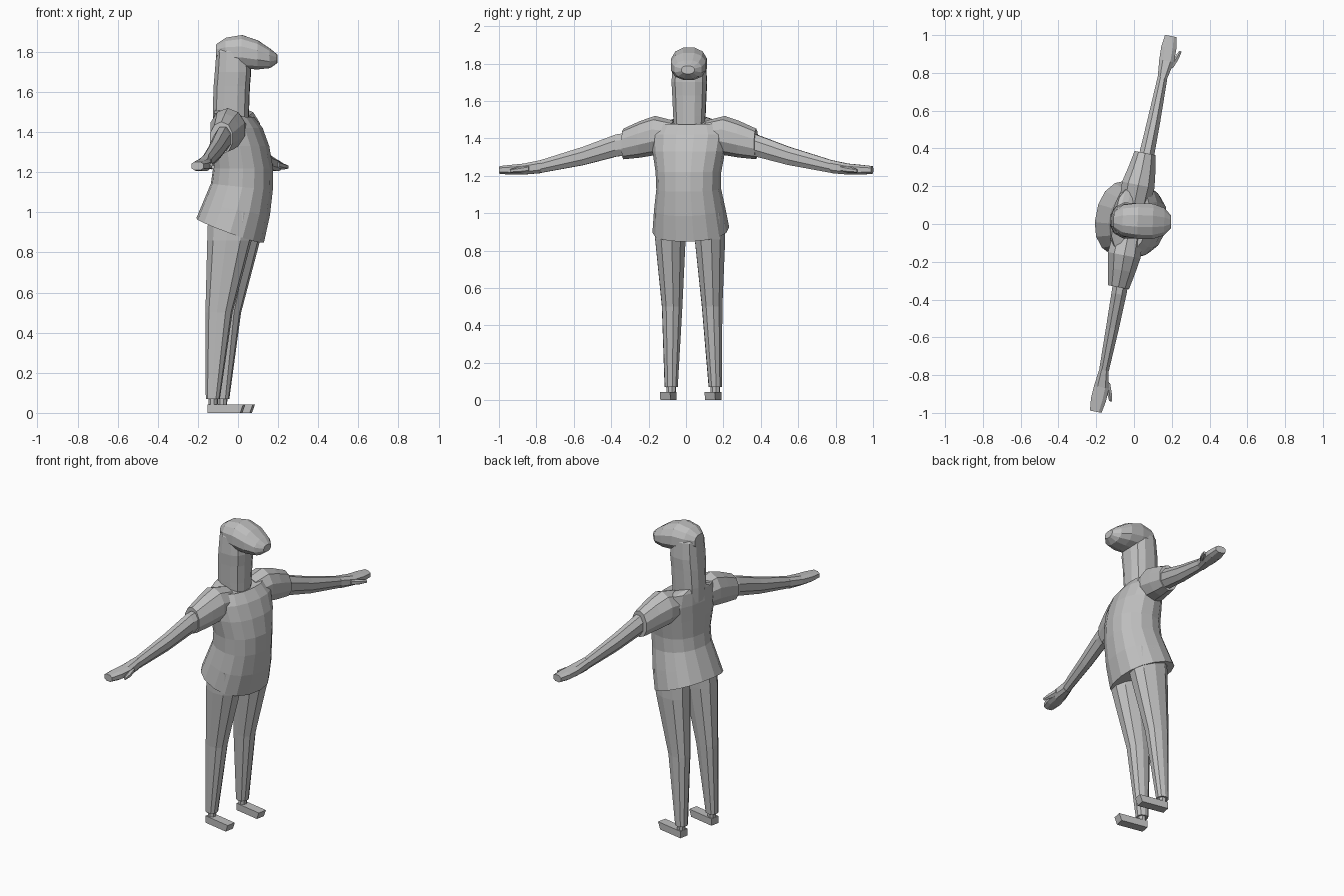
import bpy, bmesh, math
from mathutils import Matrix, Vector

grey = bpy.data.materials.new("plain_grey")
grey.diffuse_color = (0.52, 0.52, 0.52, 1)

# The body is built facing +x, then turned slightly to its right
TURN = Matrix.Translation((0, 0.018, 0)) @ Matrix.Rotation(math.radians(-11.3), 4, 'Z')
ARM_TURN = Matrix.Rotation(math.radians(-11.3), 4, 'Z')
HEAD_TURN = Matrix.Translation((0, 0.017, 0)) @ Matrix.Rotation(math.radians(-2), 4, 'Z')


def loft(name, axis, rings, sides, matrix, mirror=1, power=1.0):
    """Skin rings (t, a, ra, b, rb[, tilt]) along an axis; mirror flips y."""
    bm = bmesh.new()
    loops = []
    for ring in rings:
        t, a, ra, b, rb = ring[:5]
        tilt = ring[5] if len(ring) > 5 else 0
        loop = []
        for i in range(sides):
            ang = 2 * math.pi * (i + 0.5) / sides
            c, s = math.cos(ang), math.sin(ang)
            c = math.copysign(abs(c) ** power, c)
            s = math.copysign(abs(s) ** power, s)
            p, q, r = a + ra * c, b + rb * s, t - tilt * c
            co = {'z': (p, q, r), 'y': (p, r, q), 'x': (r, p, q)}[axis]
            loop.append(bm.verts.new(matrix @ Vector((co[0], co[1] * mirror, co[2]))))
        loops.append(loop)
    for lo, hi in zip(loops, loops[1:]):
        for i in range(sides):
            j = (i + 1) % sides
            bm.faces.new((lo[i], lo[j], hi[j], hi[i]))
    bm.faces.new(loops[0])
    bm.faces.new(loops[-1])
    bmesh.ops.recalc_face_normals(bm, faces=bm.faces)
    me = bpy.data.meshes.new(name)
    bm.to_mesh(me)
    bm.free()
    me.materials.append(grey)
    ob = bpy.data.objects.new(name, me)
    bpy.context.collection.objects.link(ob)
    return ob


# Loose shirt, hem lower at the front
loft("shirt", 'z', [
    (0.91, -0.04, 0.165, 0.0, 0.205, 0.062),
    (1.02, -0.007, 0.163, 0.0, 0.19, 0.035),
    (1.13, 0.02, 0.152, 0.0, 0.172, 0.015),
    (1.22, 0.026, 0.147, 0.0, 0.175),
    (1.33, 0.015, 0.137, 0.0, 0.195),
    (1.42, -0.002, 0.12, 0.0, 0.205),
    (1.485, -0.02, 0.095, 0.0, 0.175, 0.01),
    (1.495, -0.03, 0.085, 0.0, 0.085, 0.03)], 16, TURN, power=0.88)

# Neck and face column
loft("neck_and_face", 'z', [
    (1.43, -0.035, 0.09, 0, 0.083),
    (1.52, -0.035, 0.092, 0, 0.088),
    (1.63, -0.031, 0.092, 0, 0.093),
    (1.70, -0.025, 0.092, 0, 0.097),
    (1.80, -0.025, 0.084, 0, 0.09),
    (1.845, -0.02, 0.066, 0, 0.06)], 12, HEAD_TURN, power=0.78)

# Rounded crown overhanging the face
loft("head_crown", 'x', [
    (-0.108, 0, 0.045, 1.80, 0.04),
    (-0.06, 0, 0.085, 1.80, 0.073),
    (0.02, 0, 0.098, 1.80, 0.087),
    (0.10, 0, 0.096, 1.785, 0.074),
    (0.16, 0, 0.075, 1.768, 0.05),
    (0.196, 0, 0.035, 1.766, 0.022)], 12, HEAD_TURN, power=0.85)

for side, s in (("right", -1), ("left", 1)):
    # Short sleeve
    loft(side + "_sleeve", 'y', [
        (0.09, -0.015, 0.085, 1.41, 0.085),
        (0.19, -0.015, 0.092, 1.415, 0.105),
        (0.27, -0.012, 0.077, 1.395, 0.098),
        (0.362, -0.012, 0.06, 1.37, 0.082)], 10, TURN, s)
    # Arm and hand
    loft(side + "_arm", 'y', [
        (0.30, -0.008, 0.045, 1.372, 0.065),
        (0.38, -0.006, 0.043, 1.362, 0.064),
        (0.56, -0.004, 0.037, 1.306, 0.053),
        (0.79, -0.004, 0.028, 1.25, 0.037)], 8, ARM_TURN, s)
    loft(side + "_hand", 'y', [
        (0.79, -0.004, 0.027, 1.249, 0.037),
        (0.88, 0.0, 0.042, 1.236, 0.031),
        (0.95, -0.002, 0.043, 1.232, 0.028),
        (1.014, -0.004, 0.033, 1.231, 0.022)], 8, ARM_TURN, s, power=0.75)
    loft(side + "_thumb", 'y', [
        (0.85, 0.025, 0.018, 1.238, 0.018),
        (0.90, 0.046, 0.016, 1.23, 0.016),
        (0.945, 0.062, 0.008, 1.226, 0.01)], 6, ARM_TURN, s)
    # Tapered trouser leg
    loft(side + "_trouser_leg", 'z', [
        (1.00, -0.01, 0.12, 0.105, 0.085),
        (0.86, -0.022, 0.112, 0.108, 0.083),
        (0.50, -0.075, 0.068, 0.109, 0.056),
        (0.07, -0.104, 0.035, 0.12, 0.036)], 10, TURN, s, power=0.9)
    # Ankle and flat foot with a raked toe
    loft(side + "_ankle", 'z', [
        (0.09, -0.102, 0.024, 0.12, 0.027),
        (0.02, -0.102, 0.022, 0.12, 0.026)], 8, TURN, s)
    k = math.sqrt(2)
    loft(side + "_foot", 'z', [
        (0.0, -0.042, 0.083 * k, 0.122, 0.028 * k),
        (0.043, -0.034, 0.091 * k, 0.122, 0.028 * k)], 4, TURN, s)

# Rest the soles on the ground (kept exact by construction at z = 0)
